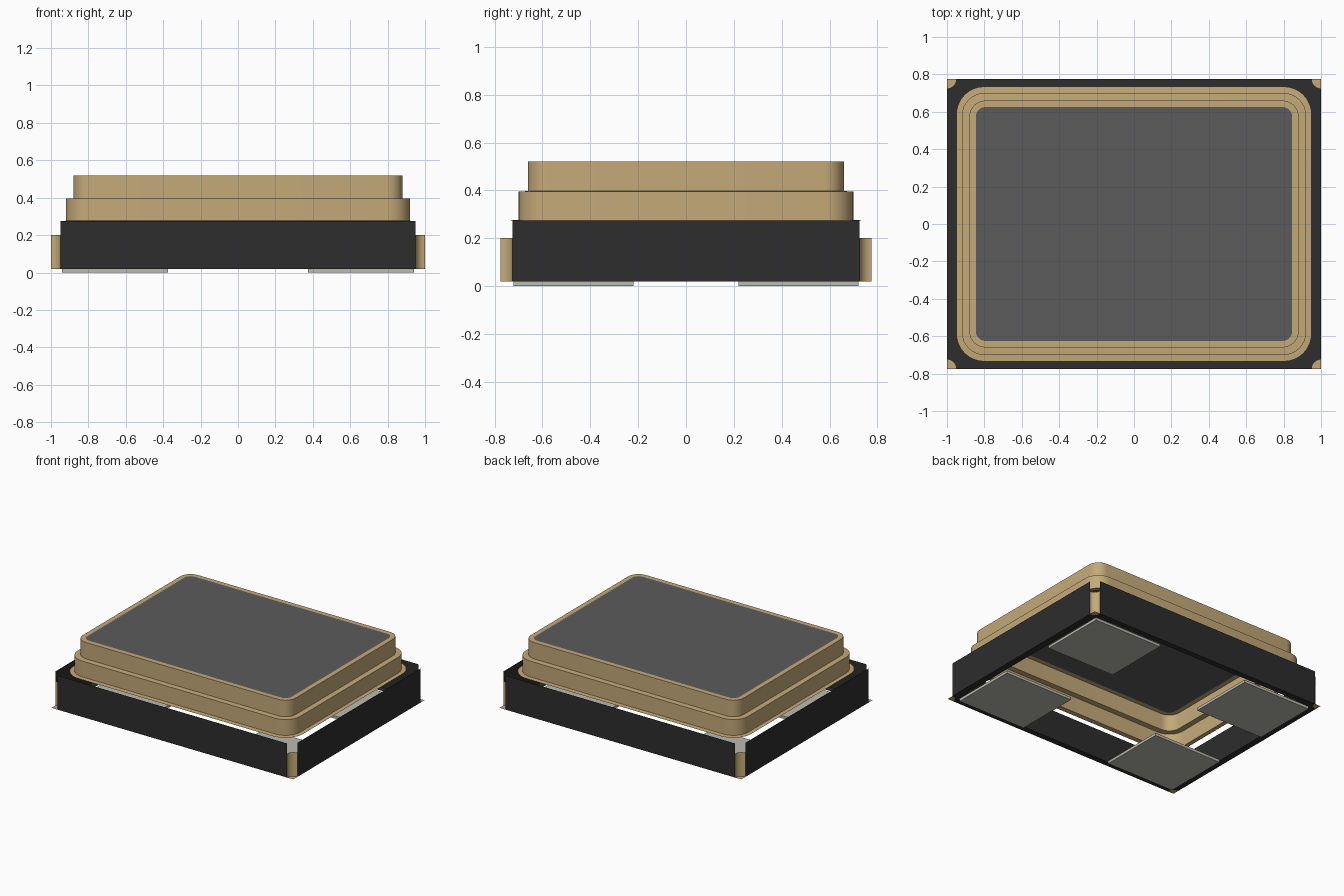
import bpy, bmesh, math

cube = bpy.data.objects.get("Cube")
if cube:
    bpy.data.objects.remove(cube, do_unlink=True)

SEG = 8  # segments per rounded corner


def material(name, rgb):
    m = bpy.data.materials.new(name)
    m.use_nodes = True
    m.diffuse_color = (*rgb, 1)
    m.node_tree.nodes["Principled BSDF"].inputs["Base Color"].default_value = (*rgb, 1)
    return m


gold = material("gold", (0.55, 0.40, 0.19))
black = material("black ceramic", (0.026, 0.026, 0.026))
grey = material("dark grey lid", (0.105, 0.105, 0.105))
silver = material("light grey pad", (0.50, 0.49, 0.44))


def outline(hx, hy, r, notched=False):
    """Rectangle with rounded corners, or with concave corner notches."""
    pts = []
    for sx, sy in ((1, 1), (-1, 1), (-1, -1), (1, -1)):
        corner = []
        for i in range(SEG + 1):
            t = math.pi / 2 * i / SEG
            if notched:
                x, y = hx - r * math.sin(t), hy - r * math.cos(t)
            else:
                x, y = hx - r + r * math.cos(t), hy - r + r * math.sin(t)
            corner.append((sx * x, sy * y))
        pts += corner if sx * sy > 0 else corner[::-1]
    return pts


def ring(bm, pts, z):
    return [bm.verts.new((x, y, z)) for x, y in pts]


def bridge(bm, a, b, keep=lambda i: True):
    n = len(a)
    for i in range(n):
        if keep(i):
            j = (i + 1) % n
            bm.faces.new((a[i], a[j], b[j], b[i]))


def finish(bm, name, mats, smooth=True):
    me = bpy.data.meshes.new(name)
    bm.to_mesh(me)
    bm.free()
    ob = bpy.data.objects.new(name, me)
    bpy.context.collection.objects.link(ob)
    for m in mats:
        me.materials.append(m)
    if smooth:
        bpy.ops.object.select_all(action="DESELECT")
        ob.select_set(True)
        bpy.context.view_layer.objects.active = ob
        bpy.ops.object.shade_smooth_by_angle(angle=math.radians(30))
    return ob


def is_side(i):
    return i % (SEG + 1) == SEG


# Stepped hollow lid: flange, lower tier, upper tier, top rim, grey plate
bm = bmesh.new()
profile = [(0.95, 0.735, 0.15, 0.275), (0.92, 0.70, 0.12, 0.277),
           (0.92, 0.70, 0.12, 0.395), (0.88, 0.66, 0.085, 0.397),
           (0.88, 0.66, 0.085, 0.52), (0.845, 0.625, 0.05, 0.52)]
rings = [ring(bm, outline(hx, hy, r), z) for hx, hy, r, z in profile]
for a, b in zip(rings, rings[1:]):
    bridge(bm, a, b)
bm.faces.new(rings[-1]).material_index = 1
finish(bm, "stepped_lid", [gold, grey])

# Four thin body walls between the corner notches
body = outline(1.0, 0.775, 0.05, notched=True)
bm = bmesh.new()
bridge(bm, ring(bm, body, 0.02), ring(bm, body, 0.275), is_side)
bmesh.ops.delete(bm, geom=[v for v in bm.verts if not v.link_faces], context="VERTS")
finish(bm, "body_walls", [black], smooth=False)

# Narrow frame around the open underside
bm = bmesh.new()
bridge(bm, ring(bm, outline(0.95, 0.73, 0.15), 0.021), ring(bm, body, 0.021))
finish(bm, "bottom_frame", [black], smooth=False)

# Gold lining of the four corner notches, with a small foot in each
bm = bmesh.new()
low, high = ring(bm, body, 0.02), ring(bm, body, 0.2)
bridge(bm, low, high, lambda i: not is_side(i))
for k, (sx, sy) in enumerate(((1, 1), (-1, 1), (-1, -1), (1, -1))):
    tip = bm.verts.new((sx, sy * 0.775, 0.02))
    for i in range(k * (SEG + 1), k * (SEG + 1) + SEG):
        bm.faces.new((low[i + 1], low[i], tip))
finish(bm, "corner_contacts", [gold])

# Four solder pads
for sx, xn in ((-1, "right"), (1, "left")):
    for sy, yn in ((-1, "front"), (1, "back")):
        bm = bmesh.new()
        bmesh.ops.create_cube(bm, size=1)
        for v in bm.verts:
            v.co = (sx * 0.6575 + v.co.x * 0.565, sy * 0.47 + v.co.y * 0.5,
                    0.01 + v.co.z * 0.02)
        finish(bm, f"{yn}_{xn}_pad", [silver], smooth=False)
